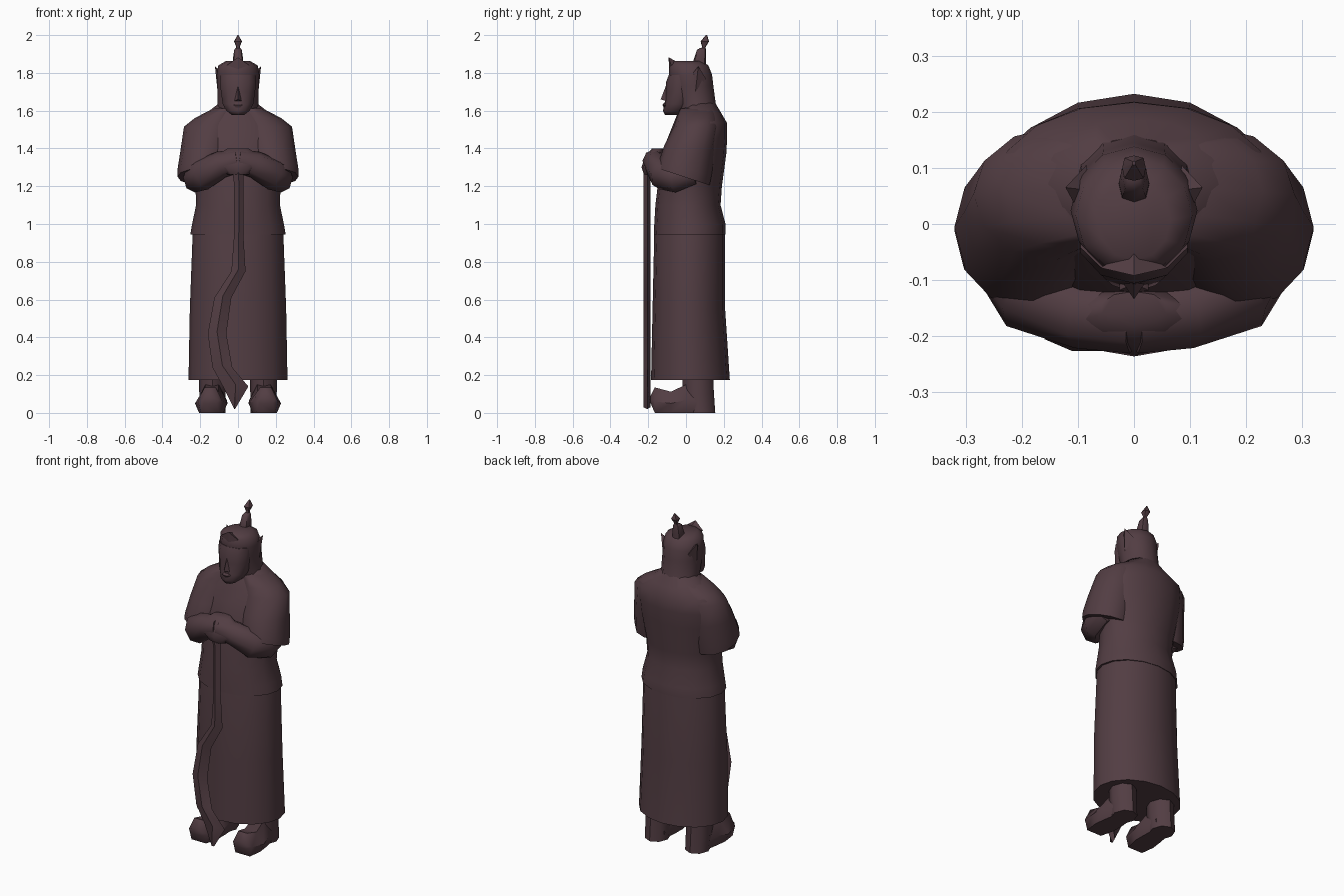
import bpy, math
from mathutils import Vector

old = bpy.data.objects.get("Cube")
if old:
    bpy.data.objects.remove(old)

cloth = bpy.data.materials.new("dark_mauve")
cloth.use_nodes = True
colour = (0.085, 0.047, 0.056, 1)
cloth.diffuse_color = colour
cloth.node_tree.nodes["Principled BSDF"].inputs["Base Color"].default_value = colour


def build(name, verts, faces, angle=50):
    mesh = bpy.data.meshes.new(name)
    mesh.from_pydata(verts, [], faces)
    mesh.materials.append(cloth)
    obj = bpy.data.objects.new(name, mesh)
    bpy.context.collection.objects.link(obj)
    bpy.ops.object.select_all(action='DESELECT')
    obj.select_set(True)
    bpy.context.view_layer.objects.active = obj
    bpy.ops.object.mode_set(mode='EDIT')
    bpy.ops.mesh.select_all(action='SELECT')
    bpy.ops.mesh.normals_make_consistent(inside=False)
    bpy.ops.object.mode_set(mode='OBJECT')
    bpy.ops.object.shade_smooth_by_angle(angle=math.radians(angle))


def loft(name, rings, angle=50):
    n = len(rings[0])
    verts = [v for r in rings for v in r]
    faces = [(k*n + i, k*n + (i+1) % n, (k+1)*n + (i+1) % n, (k+1)*n + i)
             for k in range(len(rings) - 1) for i in range(n)]
    last = (len(rings) - 1) * n
    faces += [tuple(range(n))[::-1], tuple(range(last, last + n))]
    build(name, verts, faces, angle)


def ring(z, rx, front, back, x=0, n=12, power=1.0, tilt=0):
    """Horizontal rounded section between two y limits."""
    pts = []
    cy, ry = (front + back) / 2, (back - front) / 2
    for i in range(n):
        a = math.tau * i / n + math.pi / 2
        c, s = math.cos(a), math.sin(a)
        px = math.copysign(abs(c) ** power, c)
        py = math.copysign(abs(s) ** power, s)
        pts.append(Vector((x + rx * px, cy + ry * py, z - tilt * py)))
    return pts


def stack(name, sections, angle=50, **kw):
    loft(name, [ring(*s, **kw) for s in sections], angle)


def tube(name, path, n=8):
    """Round limb through (point, width, height) stations."""
    rings = []
    pts = [Vector(p[0]) for p in path]
    for k, (p, w, h) in enumerate(path):
        d = (pts[min(k+1, len(pts)-1)] - pts[max(k-1, 0)]).normalized()
        side = d.cross(Vector((0, 0, 1))).normalized()
        up = side.cross(d)
        rings.append([pts[k] + side * w * math.cos(math.tau*i/n)
                      + up * h * math.sin(math.tau*i/n) for i in range(n)])
    loft(name, rings)


# Robe skirt and tunic
stack("robe_skirt", [(0.175, .262, -.185, .232), (0.55, .255, -.177, .207),
                     (0.95, .24, -.168, .207), (1.05, .22, -.155, .195)], n=16)
stack("tunic", [(0.945, .252, -.17, .21), (1.0, .243, -.168, .209), (1.1, .222, -.162, .183),
                (1.2, .225, -.15, .19), (1.37, .255, -.13, .213), (1.46, .26, -.095, .218),
                (1.535, .245, -.065, .217), (1.585, .17, -.045, .188), (1.64, .1, -.02, .155)],
      n=16)

for side, label in ((1, "left"), (-1, "right")):
    # Short draped sleeve that melts into the shoulder
    sections = [(1.25, .13, -.15, .125, .19, .045), (1.29, .135, -.145, .135, .185, .035),
                (1.4, .135, -.115, .155, .168, .015), (1.515, .145, -.065, .172, .141, 0),
                (1.56, .12, -.05, .165, .11, 0), (1.612, .07, -.03, .15, .06, 0)]
    loft(label + "_sleeve", [ring(z, rx, f, b, x=side*x, tilt=t)
                             for z, rx, f, b, x, t in sections])
    # Folded forearm
    tube(label + "_forearm", [((side*.235, .04, 1.27), .05, .06),
                              ((side*.228, -.06, 1.245), .065, .078),
                              ((side*.185, -.12, 1.262), .075, .085),
                              ((side*.09, -.155, 1.315), .068, .072),
                              ((0, -.165, 1.335), .066, .062)])
    # Boot and ankle
    x = side * .135
    stack(label + "_ankle", [(0, .068, .0, .155, x), (.1, .07, -.02, .148, x),
                             (.26, .072, -.015, .14, x)], n=8)
    outline = [(-.187, .05, .045, .09), (-.165, .0, .065, .135),
               (-.08, 0, .086, .112), (0, 0, .078, .15), (.1, 0, .06, .11)]
    rings = []
    for y, low, w, high in outline:
        cx = side * (.137 - y * .06)
        rings.append([Vector((cx + w*u, y, low + (high - low)*v)) for u, v in
                      ((-.75, 0), (.75, 0), (1, .45), (.45, 1), (-.45, 1), (-1, .45))])
    loft(label + "_boot", rings)
    # Pointed side tip of the headdress
    build(label + "_head_tip", [(side*.122, .065, 1.835), (side*.095, .015, 1.77),
                                (side*.085, .105, 1.77), (side*.08, .06, 1.8),
                                (side*.108, .05, 1.70)],
          [(0, 1, 4), (0, 4, 2), (0, 3, 1), (0, 2, 3), (1, 3, 2, 4)], 20)

# Clasped hands on top of the staff
stack("clasped_hands", [(1.262, .06, -.222, -.13), (1.3, .11, -.236, -.12),
                        (1.36, .12, -.215, -.11), (1.4, .06, -.18, -.12)], n=10)

# Head, front peak, face and nose
stack("head", [(1.56, .13, -.03, .18), (1.64, .108, -.055, .157), (1.73, .11, -.08, .145),
               (1.79, .113, -.09, .138), (1.84, .104, -.088, .118), (1.862, .065, -.065, .08)])
build("head_peak", [(0, -.092, 1.882), (-.06, -.078, 1.84), (.06, -.078, 1.84),
                    (0, -.045, 1.858), (0, -.09, 1.82)],
      [(0, 1, 4), (0, 4, 2), (0, 3, 1), (0, 2, 3), (1, 3, 2, 4)], 20)
stack("face", [(1.578, .035, -.112, -.02), (1.6, .065, -.122, .01), (1.635, .085, -.113, .03),
               (1.7, .095, -.108, .05), (1.75, .1, -.106, .05), (1.79, .1, -.091, .05)],
      n=10, angle=70)
build("nose", [(0, -.105, 1.735), (-.02, -.105, 1.65), (.02, -.105, 1.65), (0, -.134, 1.66)],
      [(0, 1, 3), (0, 3, 2), (1, 2, 3), (0, 2, 1)], 80)
stack("lips", [(1.616, .012, -.118, -.1), (1.63, .03, -.124, -.1), (1.642, .015, -.116, -.1)], n=6)

# Topknot and finial
stack("topknot", [(1.82, .028, .03, .105), (1.875, .027, .042, .106), (1.922, .02, .058, .106),
                  (1.932, .013, .075, .104)], n=8, power=.7)
stack("finial", [(1.925, .01, .08, .102), (1.94, .01, .085, .105), (1.966, .021, .077, .122),
                 (2.0, .003, .105, .112)], n=8, power=.6, angle=25)

# Curved staff blade with a central ridge
edges = [(1.28, -.03, .03), (1.22, -.022, .03), (.95, -.02, .028), (.75, -.035, .04),
         (.61, -.125, -.035), (.42, -.16, -.062), (.24, -.135, -.03), (.14, -.08, .055),
         (.02, -.02, -.016)]
loft("staff", [[Vector((a, -.205, z)), Vector(((a+b)/2, -.226, z + .01)),
                Vector((b, -.205, z)), Vector(((a+b)/2, -.188, z + .01))]
               for z, a, b in edges], 30)
